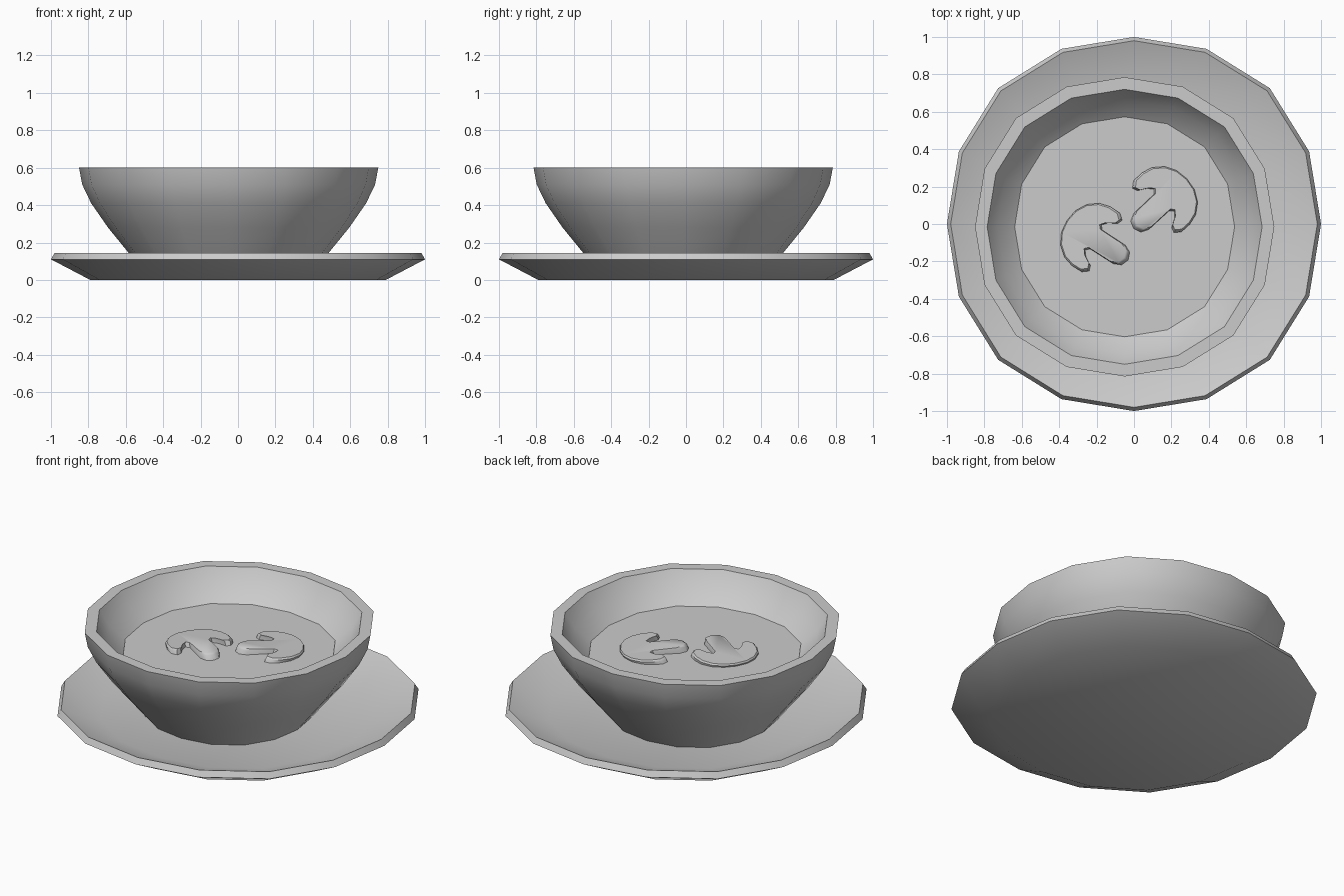
import bpy, bmesh, math
from mathutils import Matrix

if "Cube" in bpy.data.objects:
    bpy.data.objects.remove(bpy.data.objects["Cube"])


def material(name, rgb):
    m = bpy.data.materials.new(name)
    m.diffuse_color = (*rgb, 1)
    m.use_nodes = True
    m.node_tree.nodes["Principled BSDF"].inputs["Base Color"].default_value = m.diffuse_color
    return m


GREY = material("light_grey", (0.6, 0.6, 0.6))


def finish(bm, name, mat, angle=30):
    bmesh.ops.recalc_face_normals(bm, faces=bm.faces)
    me = bpy.data.meshes.new(name)
    bm.to_mesh(me)
    bm.free()
    me.materials.append(mat)
    ob = bpy.data.objects.new(name, me)
    bpy.context.collection.objects.link(ob)
    bpy.ops.object.select_all(action='DESELECT')
    ob.select_set(True)
    bpy.context.view_layer.objects.active = ob
    bpy.ops.object.shade_smooth_by_angle(angle=math.radians(angle))
    return ob


def loft(rings):
    """Skin a list of equal-length closed rings and cap both ends."""
    bm = bmesh.new()
    vs = [[bm.verts.new(p) for p in ring] for ring in rings]
    n = len(rings[0])
    for a, b in zip(vs, vs[1:]):
        for i in range(n):
            j = (i + 1) % n
            bm.faces.new((a[i], a[j], b[j], b[i]))
    bm.faces.new(vs[0][::-1])
    bm.faces.new(vs[-1])
    return bm


def lathe(name, profile, mat, cx=0, cy=0, sides=16):
    """Turned shape whose outline bulges slightly on the diagonals."""
    rings = []
    for r, z in profile:
        ring = []
        for i in range(sides):
            t = 2 * math.pi * i / sides
            rr = r * (1 + 0.0135 * (1 - math.cos(4 * t)))
            ring.append((cx + rr * math.cos(t), cy + rr * math.sin(t), z))
        rings.append(ring)
    return finish(loft(rings), name, mat)


# Saucer with a sloped rim
lathe("plate", [(0.79, 0), (1.0, 0.11), (0.98, 0.145), (0.76, 0.06)], GREY)

# Bowl, slightly off centre on the plate
CX, CY = -0.05, -0.015
lathe("bowl", [(0.46, 0.05), (0.535, 0.145), (0.645, 0.28), (0.735, 0.41),
               (0.783, 0.51), (0.80, 0.60), (0.735, 0.60), (0.68, 0.51),
               (0.585, 0.43)], GREY, CX, CY)

# Soup surface
lathe("soup", [(0.575, 0.425), (0.588, 0.437)], GREY, CX, CY)

# Half outline of a mushroom slice: cap top, lobe, notch, stem end
HALF = [(-.23, 0), (-.22, .07), (-.187, .13), (-.134, .172), (-.075, .188),
        (-.02, .187), (.01, .162), (0, .134), (-.045, .108), (-.068, .08),
        (-.05, .06), (.095, .059), (.135, .04), (.15, 0)]
OUTLINE = HALF + [(u, -v) for u, v in HALF[-2:0:-1]]


def mushroom(name, x, y, heading):
    # sheared towards the cap so the stem-side walls show from above
    rings = [[(u * s - shear, v * s, z) for u, v in OUTLINE]
             for s, shear, z in [(1, -.012, -.035), (1, .006, .024), (.95, .012, .033)]]
    bm = loft(rings)
    m = (Matrix.Translation((x, y, 0.434)) @ Matrix.Rotation(heading, 4, 'Z')
         @ Matrix.Rotation(math.radians(-3), 4, 'Y'))
    bmesh.ops.transform(bm, matrix=m, verts=bm.verts)
    finish(bm, name, GREY, 40)


mushroom("mushroom_slice_left", -0.16, -0.11, math.radians(-33))
mushroom("mushroom_slice_right", 0.11, 0.08, math.radians(223))
